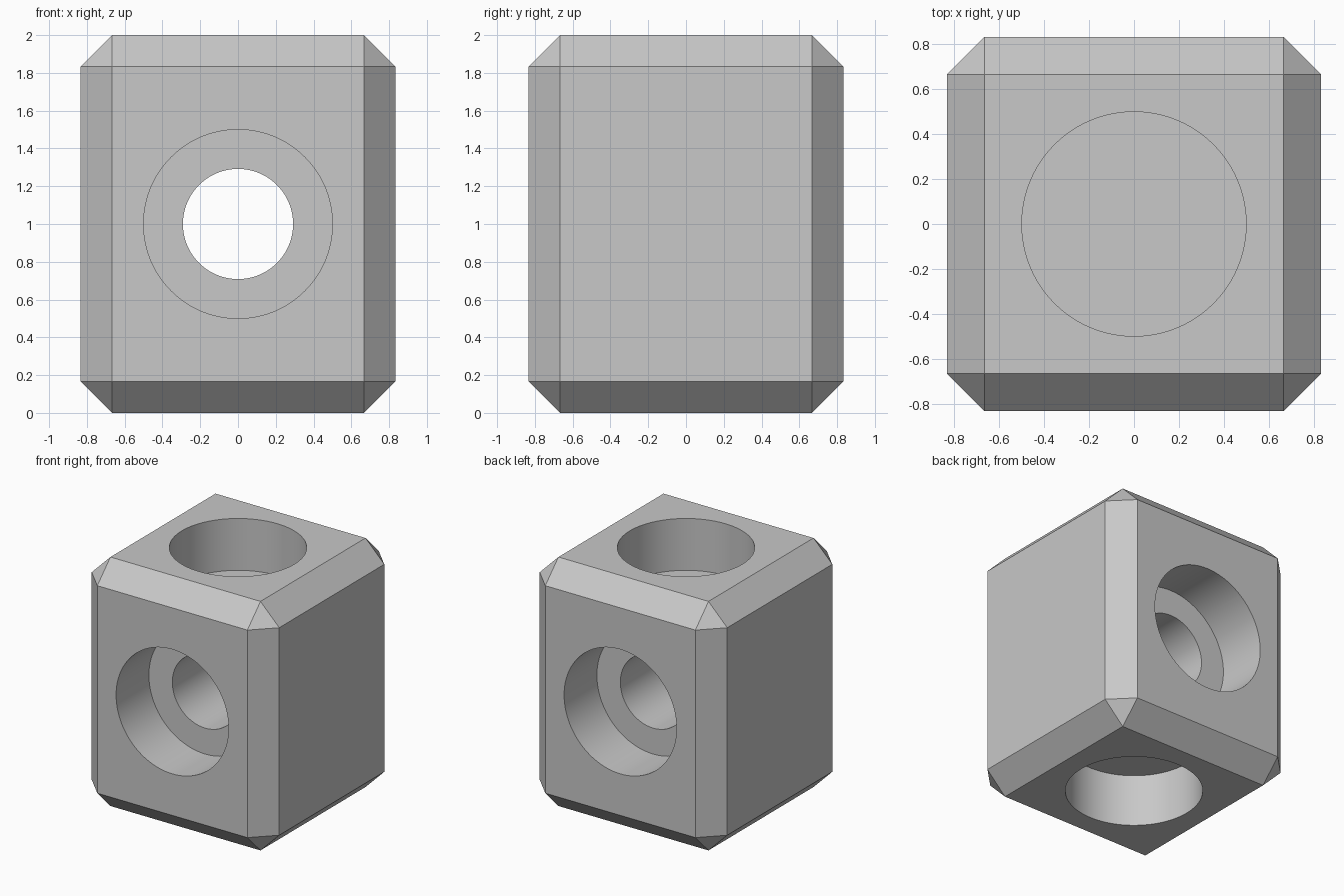
import bpy
import math

# Remove the default cube
default = bpy.data.objects.get("Cube")
if default:
    bpy.data.objects.remove(default, do_unlink=True)

UNIT = 1 / 6            # the block is 10 x 10 x 12 of these
WIDTH, HEIGHT = 10 * UNIT, 12 * UNIT
CHAMFER = UNIT
POCKET_R, BORE_R = 3 * UNIT, 1.75 * UNIT
POCKET_DEPTH = 2.5 * UNIT
MID = HEIGHT / 2

# Material
grey = bpy.data.materials.new("plain grey")
grey.use_nodes = True
colour = (0.58, 0.58, 0.58, 1)
grey.diffuse_color = colour
grey.node_tree.nodes["Principled BSDF"].inputs["Base Color"].default_value = colour

# Chamfered block
bpy.ops.mesh.primitive_cube_add(size=1, location=(0, 0, MID))
block = bpy.context.object
block.name = "connector_block"
block.scale = (WIDTH, WIDTH, HEIGHT)
bpy.ops.object.transform_apply(location=True, rotation=False, scale=True)
block.data.materials.append(grey)
bevel = block.modifiers.new("chamfer", "BEVEL")
bevel.width = CHAMFER
bevel.segments = 1

cutters = []


def drill(name, radius, length, location, along_y=False):
    """Cut a round hole into the block."""
    bpy.ops.mesh.primitive_cylinder_add(
        vertices=96, radius=radius, depth=length, location=location,
        rotation=(math.pi / 2 if along_y else 0, 0, 0))
    cutter = bpy.context.object
    cutter.name = name + "_cutter"
    cutter.hide_render = True
    cutter.data.materials.append(grey)
    cutters.append(cutter)
    cut = block.modifiers.new(name, "BOOLEAN")
    cut.operation = "DIFFERENCE"
    cut.solver = "EXACT"
    cut.object = cutter


# Stepped hole from front to back, blind pockets in the top and bottom;
# each pocket cutter is centred on its face, so half of it cuts
drill("through_bore", BORE_R, 2 * WIDTH, (0, 0, MID), along_y=True)
for side, label_y, label_z in ((-1, "front", "bottom"), (1, "back", "top")):
    drill(label_y + "_counterbore", POCKET_R, 2 * POCKET_DEPTH,
          (0, side * WIDTH / 2, MID), along_y=True)
    drill(label_z + "_pocket", POCKET_R, 2 * POCKET_DEPTH,
          (0, 0, MID + side * HEIGHT / 2))

# Apply the cuts and discard the cutters
bpy.ops.object.select_all(action="DESELECT")
block.select_set(True)
bpy.context.view_layer.objects.active = block
for modifier in list(block.modifiers):
    bpy.ops.object.modifier_apply(modifier=modifier.name)
for cutter in cutters:
    bpy.data.objects.remove(cutter, do_unlink=True)

# Smooth hole walls, sharp edges elsewhere
bpy.ops.object.shade_smooth_by_angle(angle=math.radians(30))
